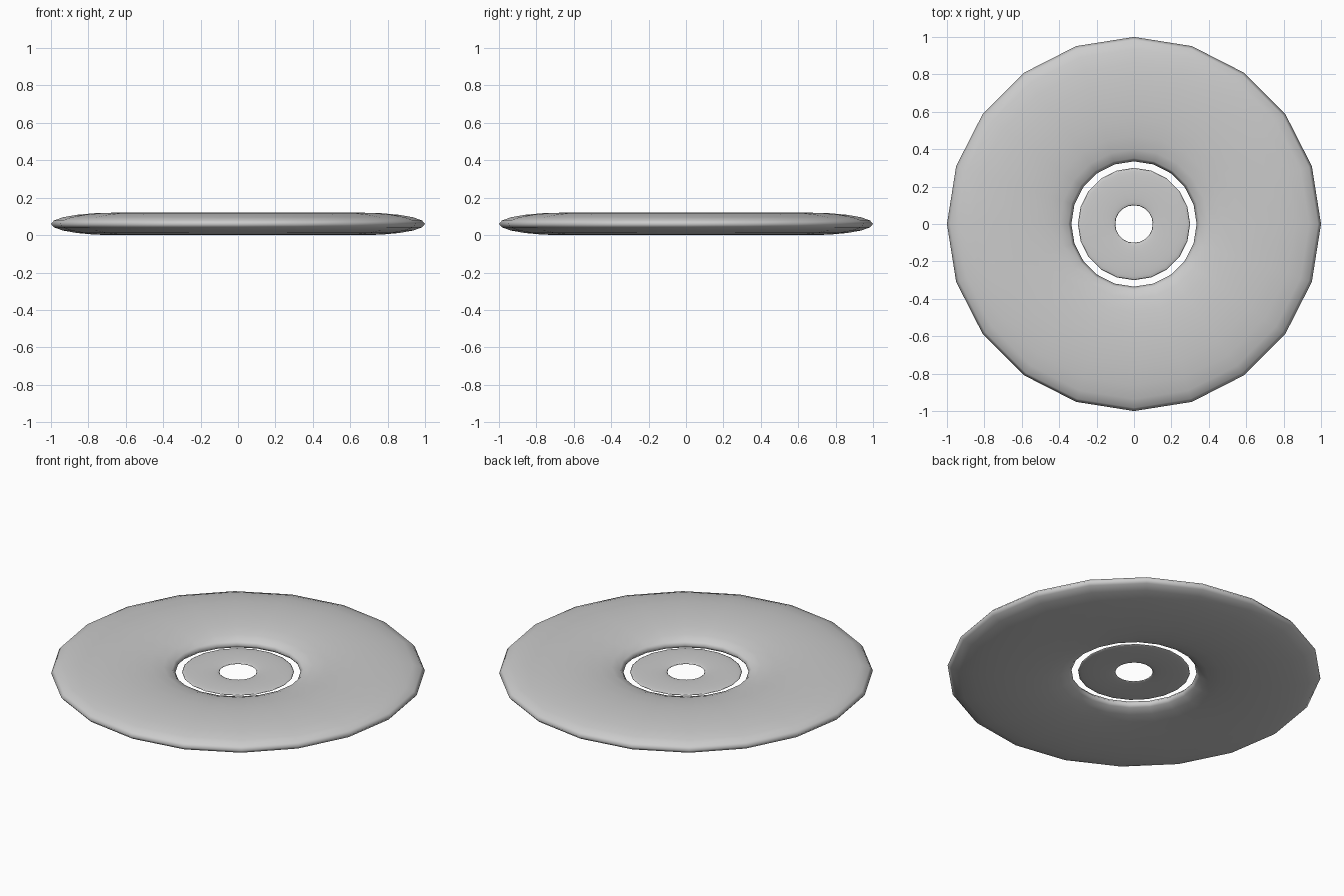
import bpy
import bmesh
from math import cos, sin, tau

if "Cube" in bpy.data.objects:
    bpy.data.objects.remove(bpy.data.objects["Cube"])

SIDES = 20      # sides around the disc
SECTION = 20    # points around each cross-section
MID_Z = 0.06


def flat_ring(name, inner, outer, half_height):
    """Ring with a flattened elliptical cross-section."""
    mid, half = (inner + outer) / 2, (outer - inner) / 2
    bm = bmesh.new()
    rings = []
    for i in range(SIDES):
        a = tau * i / SIDES
        ring = []
        for j in range(SECTION):
            b = tau * j / SECTION
            r = mid + half * cos(b)
            ring.append(bm.verts.new((r * cos(a), r * sin(a), MID_Z + half_height * sin(b))))
        rings.append(ring)
    for i in range(SIDES):
        p, q = rings[i], rings[(i + 1) % SIDES]
        for j in range(SECTION):
            k = (j + 1) % SECTION
            bm.faces.new((p[j], q[j], q[k], p[k])).smooth = True
    mesh = bpy.data.meshes.new(name)
    bm.to_mesh(mesh)
    bm.free()
    obj = bpy.data.objects.new(name, mesh)
    bpy.context.collection.objects.link(obj)
    return obj


# Wide outer disc and the thin hub ring floating inside its hole
flat_ring("outer_disc", 0.335, 1.0, 0.06)
flat_ring("hub_ring", 0.10, 0.30, 0.008)
